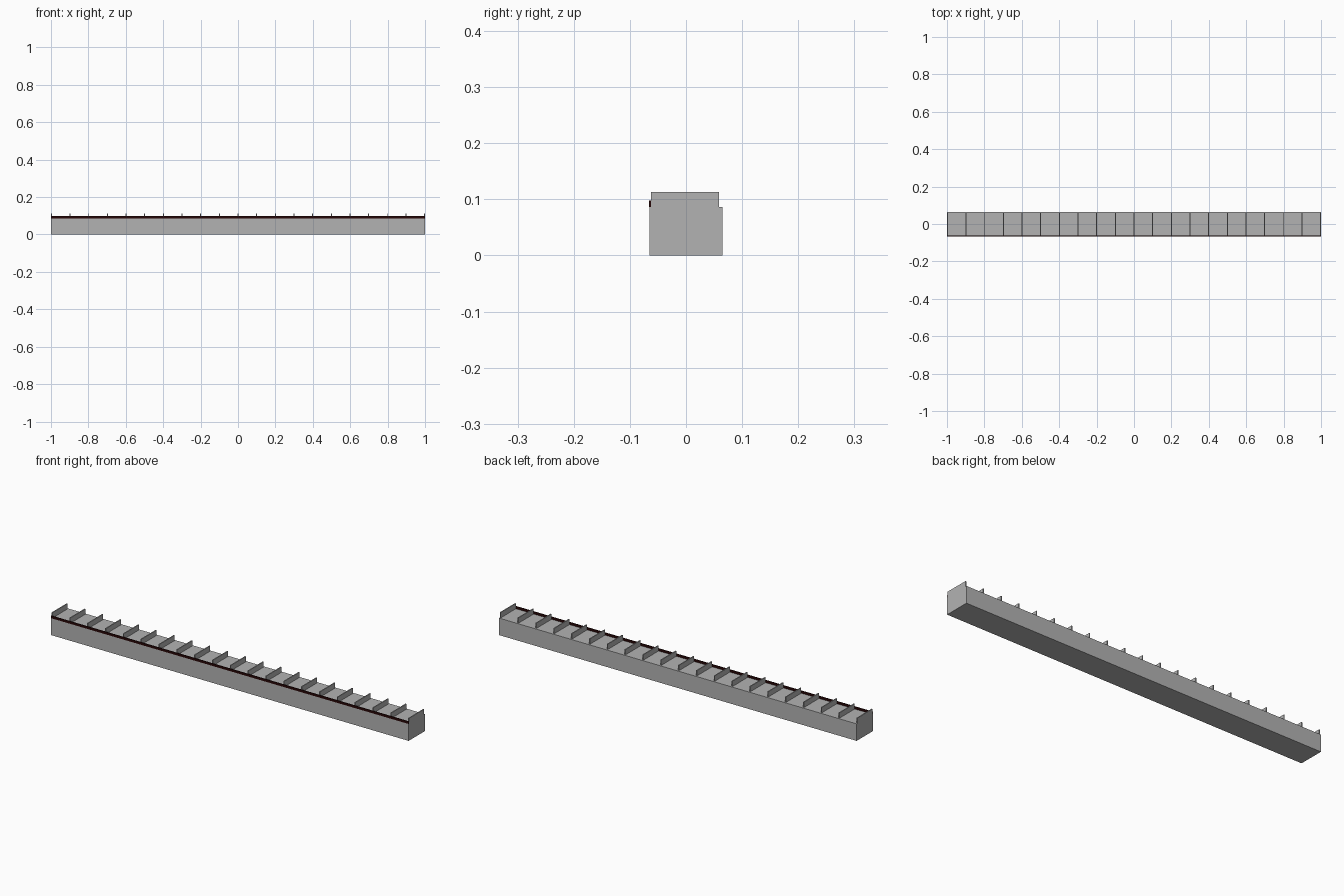
import bpy

cube = bpy.data.objects.get("Cube")
if cube:
    bpy.data.objects.remove(cube, do_unlink=True)


def material(name, rgb):
    mat = bpy.data.materials.new(name)
    mat.use_nodes = True
    colour = (*rgb, 1)
    mat.diffuse_color = colour
    mat.node_tree.nodes["Principled BSDF"].inputs["Base Color"].default_value = colour
    return mat


def box(name, low, high, mat):
    bpy.ops.mesh.primitive_cube_add(size=1)
    obj = bpy.context.object
    obj.name = name
    for v in obj.data.vertices:
        v.co = [b if c > 0 else a for c, a, b in zip(v.co, low, high)]
    obj.data.materials.append(mat)
    return obj


grey = material("light grey", (0.45, 0.45, 0.45))
dark = material("dark red", (0.02, 0.002, 0.002))

TOP = 0.086
THICK = 0.005

# Long shelf body
box("shelf_body", (-1, -0.065, 0), (1, 0.065, TOP), grey)

# Low lip along the front edge
box("front_lip", (-1, -0.066, TOP), (1, -0.062, 0.098), dark)

# Evenly spaced upright dividers, flush with both ends
COUNT = 21
for i in range(COUNT):
    x = -1 + (2 - THICK) * i / (COUNT - 1)
    box(f"divider_{i + 1}", (x, -0.062, TOP), (x + THICK, 0.059, 0.113), grey)
